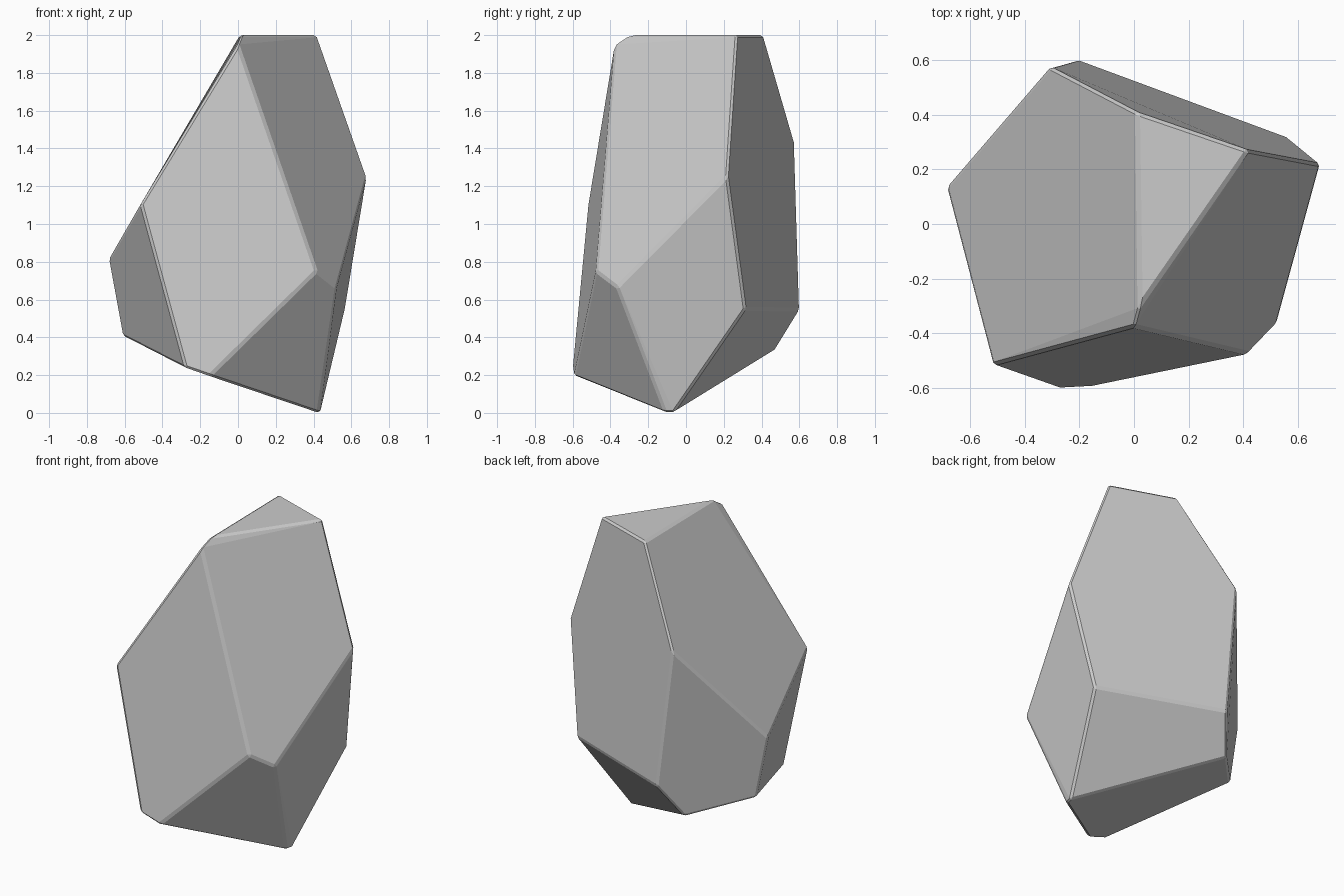
import bpy, bmesh
from math import radians

if "Cube" in bpy.data.objects:
    bpy.data.objects.remove(bpy.data.objects["Cube"])

# Corners of the faceted stone
corners = [
    # flat top and chipped front corner
    (0.01, 0.41, 2.0), (0.42, 0.27, 2.0), (0.02, -0.305, 2.0), (0.0, -0.378, 1.95),
    # right side
    (0.682, 0.22, 1.255), (0.566, 0.315, 0.55), (0.522, -0.365, 0.665), (0.415, -0.477, 0.75),
    # front and left side
    (-0.515, -0.517, 1.105), (-0.15, -0.593, 0.195), (-0.28, -0.6, 0.24),
    (-0.685, 0.135, 0.81), (-0.612, 0.15, 0.41),
    # back
    (-0.305, 0.575, 1.435), (-0.21, 0.602, 0.545), (-0.318, 0.47, 0.33),
    # bottom tip
    (0.435, -0.065, 0.0), (0.425, -0.11, 0.0),
]

# Wrap the corners and merge triangles into flat facets
bm = bmesh.new()
for c in corners:
    bm.verts.new(c)
bmesh.ops.convex_hull(bm, input=bm.verts[:])
bmesh.ops.dissolve_limit(bm, angle_limit=radians(5), verts=bm.verts[:], edges=bm.edges[:])
bmesh.ops.recalc_face_normals(bm, faces=bm.faces[:])
mesh = bpy.data.meshes.new("stone")
bm.to_mesh(mesh)
bm.free()
stone = bpy.data.objects.new("stone", mesh)
bpy.context.collection.objects.link(stone)

# Thin worn edges
bevel = stone.modifiers.new("worn_edges", 'BEVEL')
bevel.width = 0.012
bevel.segments = 1
bevel.limit_method = 'ANGLE'
bevel.angle_limit = radians(12)
